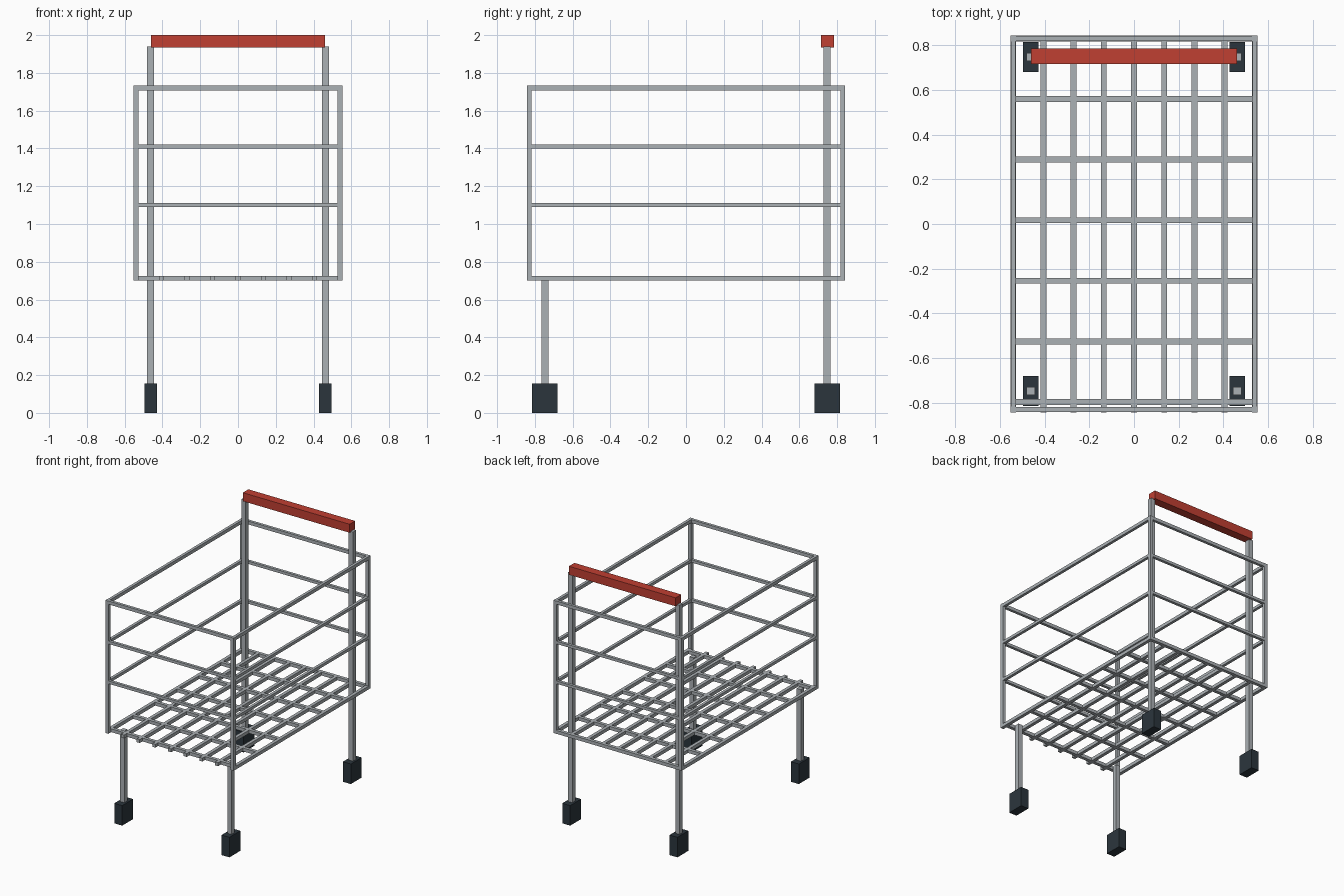
import bpy
import bmesh
from mathutils import Matrix, Vector

cube = bpy.data.objects.get("Cube")
if cube:
    bpy.data.objects.remove(cube, do_unlink=True)


def material(name, rgb):
    mat = bpy.data.materials.new(name)
    mat.use_nodes = True
    mat.diffuse_color = (*rgb, 1)
    mat.node_tree.nodes["Principled BSDF"].inputs["Base Color"].default_value = (*rgb, 1)
    return mat


steel = material("steel grey", (0.41, 0.44, 0.46))
red = material("handle red", (0.53, 0.05, 0.032))
dark = material("wheel dark", (0.024, 0.036, 0.046))


def box(name, center, size, mat):
    mesh = bpy.data.meshes.new(name)
    bm = bmesh.new()
    bmesh.ops.create_cube(bm, size=1, matrix=Matrix.LocRotScale(None, None, Vector(size)))
    bm.to_mesh(mesh)
    bm.free()
    mesh.materials.append(mat)
    obj = bpy.data.objects.new(name, mesh)
    obj.location = center
    bpy.context.collection.objects.link(obj)
    return obj


HALF_X, HALF_Y = 0.54, 0.83      # centre lines of the basket walls
BAR = 0.026                      # wire thickness
FLOOR, RIM = 0.713, 1.72
LEG_X, LEG_Y, LEG = 0.462, 0.747, 0.037
WHEEL_TOP = 0.156
SIDES = ((1, "left"), (-1, "right"))
ENDS = ((-1, "front"), (1, "back"))

# Legs and wheel blocks; the back legs run up to the handle
for sx, side in SIDES:
    for sy, end in ENDS:
        x, y = sx * LEG_X, sy * LEG_Y
        top = 1.94 if sy > 0 else FLOOR
        box(f"{end}_{side}_leg", (x, y, (WHEEL_TOP + top) / 2),
            (LEG, LEG, top - WHEEL_TOP), steel)
        box(f"{end}_{side}_wheel", (x, y, WHEEL_TOP / 2),
            (0.068, 0.134, WHEEL_TOP), dark)
        # Basket corner post
        box(f"{end}_{side}_post", (sx * HALF_X, sy * HALF_Y, (FLOOR + RIM) / 2),
            (BAR, BAR, RIM - FLOOR + BAR), steel)

# Handle bar
box("handle", (0, 0.75, 1.967), (0.92, 0.068, 0.066), red)

# Wall rails
for level, z, thick in (("lower", 1.1, 0.022), ("middle", 1.41, 0.022), ("rim", RIM, BAR)):
    for sx, side in SIDES:
        box(f"{side}_{level}_rail", (sx * HALF_X, 0, z), (0.022, 2 * HALF_Y, thick), steel)
    for sy, end in ENDS:
        box(f"{end}_{level}_rail", (0, sy * HALF_Y, z), (2 * HALF_X, 0.022, thick), steel)

# Floor grid: lengthwise bars, then crossbars
for i in range(9):
    box(f"floor_long_bar_{i + 1}", ((i - 4) * HALF_X / 4, 0, FLOOR),
        (BAR, 2 * HALF_Y + BAR - 0.002, BAR), steel)
for i in range(7):
    box(f"floor_crossbar_{i + 1}", (0, HALF_Y - i * 0.271, FLOOR),
        (2 * HALF_X, BAR, BAR), steel)
